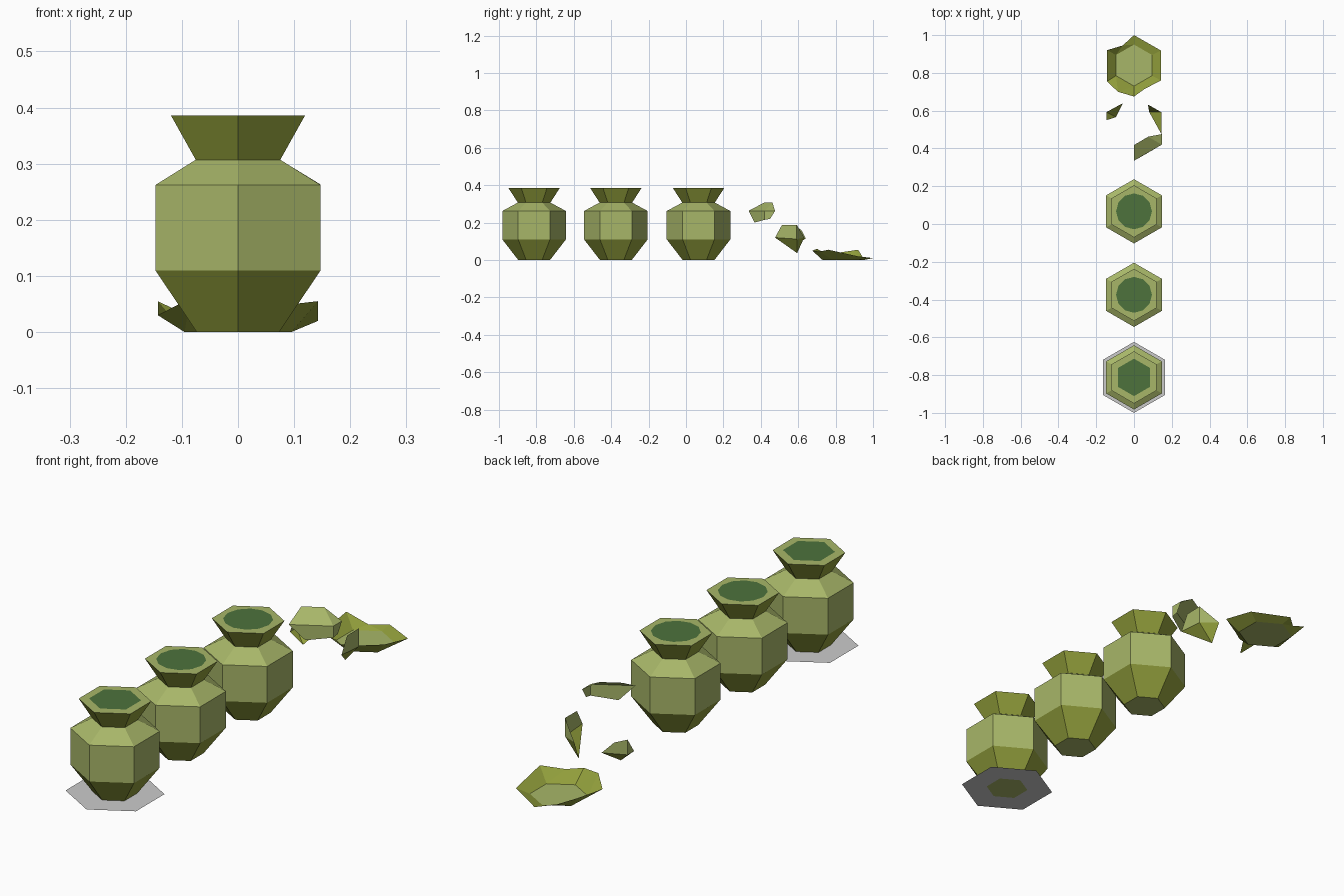
import bpy
import bmesh
from math import sin, cos, radians

if "Cube" in bpy.data.objects:
    bpy.data.objects.remove(bpy.data.objects["Cube"], do_unlink=True)


def material(name, rgb):
    mat = bpy.data.materials.new(name)
    mat.use_nodes = True
    mat.diffuse_color = (*rgb, 1)
    mat.node_tree.nodes["Principled BSDF"].inputs["Base Color"].default_value = (*rgb, 1)
    return mat


sage = material("sage green", (0.39, 0.47, 0.14))
olive = material("olive green", (0.29, 0.35, 0.045))
moss = material("dark moss green", (0.075, 0.17, 0.045))
grey = material("light grey", (0.6, 0.6, 0.6))


def ring(bm, r, z, y=0, sides=6):
    """Polygon of vertices with one corner pointing to the back."""
    angles = [radians(90 + 360 * i / sides) for i in range(sides)]
    return [bm.verts.new((r * cos(a), y + r * sin(a), z)) for a in angles]


def bridge(bm, low, high, mat_index=0):
    n = len(low)
    for i in range(n):
        j = (i + 1) % n
        bm.faces.new((low[i], low[j], high[j], high[i])).material_index = mat_index


def finish(bm, name, mats, recalc=True):
    if recalc:
        bmesh.ops.recalc_face_normals(bm, faces=bm.faces)
    mesh = bpy.data.meshes.new(name)
    bm.to_mesh(mesh)
    bm.free()
    for m in mats:
        mesh.materials.append(m)
    obj = bpy.data.objects.new(name, mesh)
    bpy.context.collection.objects.link(obj)
    return obj


def shard(name, points, faces):
    """Broken sheet: faces are (corner indices, material index)."""
    bm = bmesh.new()
    verts = [bm.verts.new(p) for p in points]
    for corners, mat_index in faces:
        bm.faces.new([verts[i] for i in corners]).material_index = mat_index
    return finish(bm, name, (sage, olive))


# Whole vases: (radius, height) profile and the material of each band
PROFILE = [(0.085, 0), (0.17, 0.11), (0.17, 0.262), (0.087, 0.307), (0.138, 0.386)]
BANDS = [1, 0, 0, 1]


def vase(name, y, opening_sides, opening_radius):
    bm = bmesh.new()
    rings = [ring(bm, r, z, y) for r, z in PROFILE]
    for low, high, band in zip(rings, rings[1:], BANDS):
        bridge(bm, low, high, band)
    bm.faces.new(rings[0])
    bm.faces.new(rings[-1])
    finish(bm, name, (sage, olive))
    # dark opening painted on the flat top
    bm = bmesh.new()
    bm.faces.new(ring(bm, opening_radius, 0.388, y, opening_sides))
    finish(bm, name + "_opening", (moss,), recalc=False)


vase("front_vase", -0.812, 6, 0.099)
vase("middle_vase", -0.375, 12, 0.095)
vase("back_vase", 0.067, 12, 0.095)

# Thin hexagonal ground ring under the front vase
bm = bmesh.new()
bridge(bm, ring(bm, 0.188, 0.0, -0.812), ring(bm, 0.085, 0.0, -0.812))
finish(bm, "ground_ring", (grey,), recalc=False)

# Broken base: hexagonal floor with jagged, splayed walls
bm = bmesh.new()
floor = ring(bm, 0.11, 0, 0.84)
bm.faces.new(floor)
tips = [bm.verts.new(p) for p in (
    (0, 1.0, 0.01), (-0.143, 0.92, 0.055), (-0.143, 0.755, 0.03),
    (0, 0.675, 0.05), (0.143, 0.76, 0.055), (0.143, 0.918, 0.02))]
chips = {0: (-0.06, 0.945, 0.015), 2: (-0.085, 0.70, 0.06), 3: (0.056, 0.715, 0.045)}
for i in range(6):
    j = (i + 1) % 6
    if i in chips:
        mid = bm.verts.new(chips[i])
        walls = [(floor[i], mid, tips[i]), (floor[i], floor[j], mid),
                 (floor[j], tips[j], mid)]
    else:
        walls = [(floor[i], floor[j], tips[j], tips[i])]
    for w in walls:
        bm.faces.new(w).material_index = 1
finish(bm, "broken_base", (sage, olive))

# Shoulder shard: sloped shoulder over two wall pieces
shard("shoulder_shard",
      [(0, 0.335, 0.263), (0.147, 0.42, 0.263), (0.147, 0.476, 0.263),
       (0, 0.418, 0.307), (0.075, 0.462, 0.307),
       (0.055, 0.366, 0.2), (0.147, 0.42, 0.215), (0.147, 0.45, 0.22)],
      [((0, 1, 4, 3), 0), ((1, 2, 4), 0), ((0, 5, 6, 1), 0), ((1, 6, 7, 2), 0)])

# Right wall shard: two wall pieces above a tapered olive piece
shard("right_wall_shard",
      [(0.145, 0.476, 0.12), (0.145, 0.513, 0.187), (0.145, 0.592, 0.188),
       (0.145, 0.592, 0.112), (0.074, 0.632, 0.12), (0.08, 0.594, 0.037)],
      [((0, 1, 2, 3), 0), ((3, 2, 4), 0), ((0, 3, 5), 1), ((3, 4, 5), 1)])

# Left wall shard
shard("left_wall_shard",
      [(-0.145, 0.593, 0.175), (-0.1, 0.617, 0.16), (-0.058, 0.64, 0.115),
       (-0.145, 0.592, 0.111), (-0.145, 0.55, 0.111), (-0.095, 0.566, 0.065)],
      [((0, 1, 2, 3), 0), ((0, 3, 4), 0), ((4, 3, 5), 1), ((3, 2, 5), 1)])
